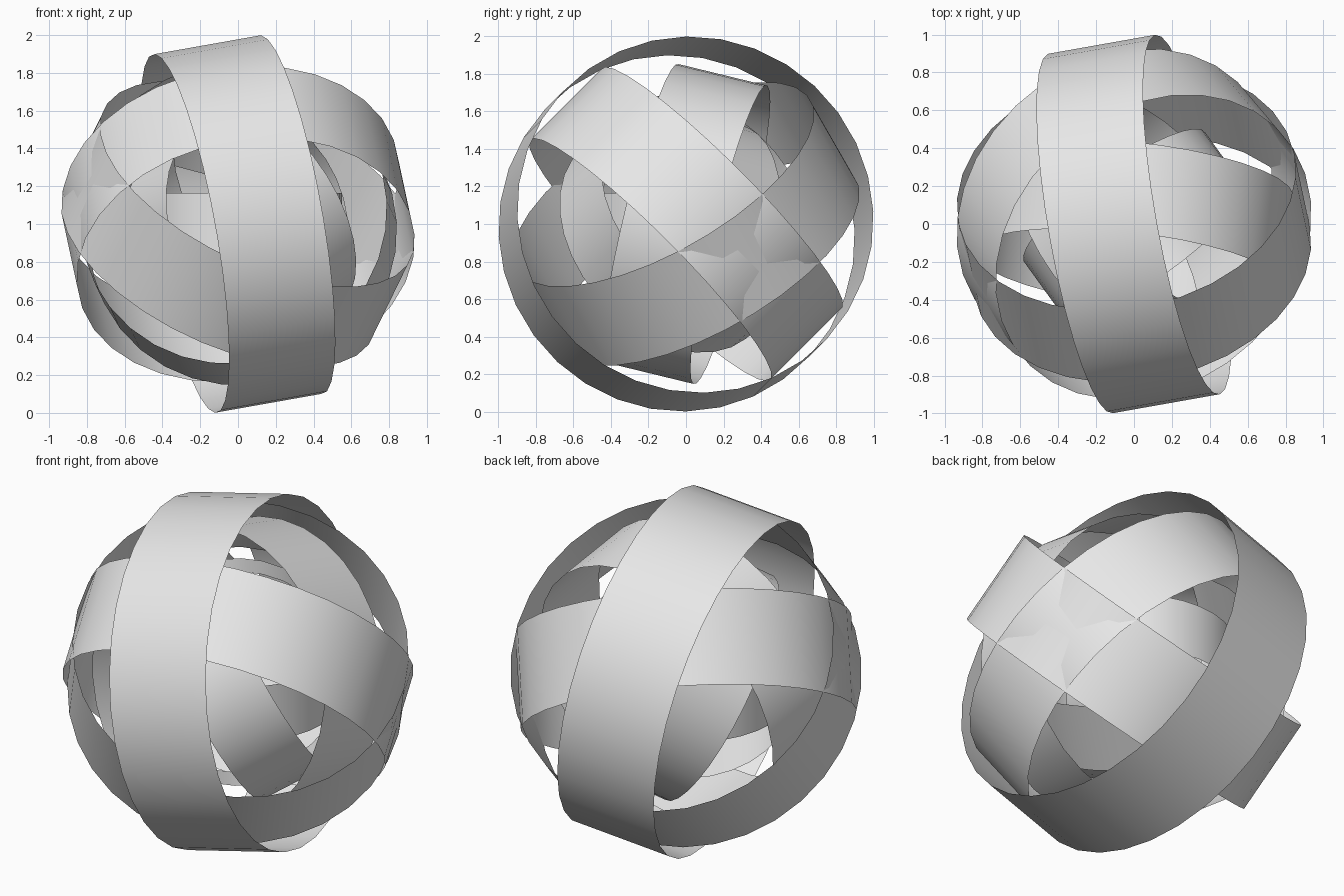
import bpy
import bmesh
from mathutils import Vector, Matrix

cube = bpy.data.objects.get("Cube")
if cube:
    bpy.data.objects.remove(cube, do_unlink=True)

# Single plain grey
grey = bpy.data.materials.new("light_grey")
grey.use_nodes = True
grey.diffuse_color = (0.8, 0.8, 0.8, 1)
grey.node_tree.nodes["Principled BSDF"].inputs["Base Color"].default_value = (0.8, 0.8, 0.8, 1)

CENTRE = Vector((0, 0, 1))
SEGMENTS = 32


def band(name, radius, width, axis):
    """Thin open hoop around the given axis."""
    bm = bmesh.new()
    bmesh.ops.create_cone(bm, cap_ends=False, segments=SEGMENTS,
                          radius1=radius, radius2=radius, depth=width)
    turn = Vector((0, 0, 1)).rotation_difference(Vector(axis).normalized())
    bm.transform(Matrix.Translation(CENTRE) @ turn.to_matrix().to_4x4())
    for face in bm.faces:
        face.smooth = True
    mesh = bpy.data.meshes.new(name)
    bm.to_mesh(mesh)
    bm.free()
    mesh.materials.append(grey)
    obj = bpy.data.objects.new(name, mesh)
    bpy.context.collection.objects.link(obj)
    return obj


# Nested hoops, from the outside in
band("outer_hoop", 0.964, 0.58, (0.97, 0.172, 0.172))
band("front_high_hoop", 0.905, 0.545, (-0.15, 0.70, 0.70))
band("front_low_hoop", 0.905, 0.53, (0.39, -0.46, 0.80))
band("upright_hoop", 0.82, 0.49, (0.11, 0.965, -0.235))
band("slanted_hoop", 0.67, 0.41, (0.69, 0.54, 0.48))
band("small_hoop", 0.588, 0.36, (0.57, -0.79, 0.23))
band("level_hoop", 0.55, 0.33, (0, 0, 1))
